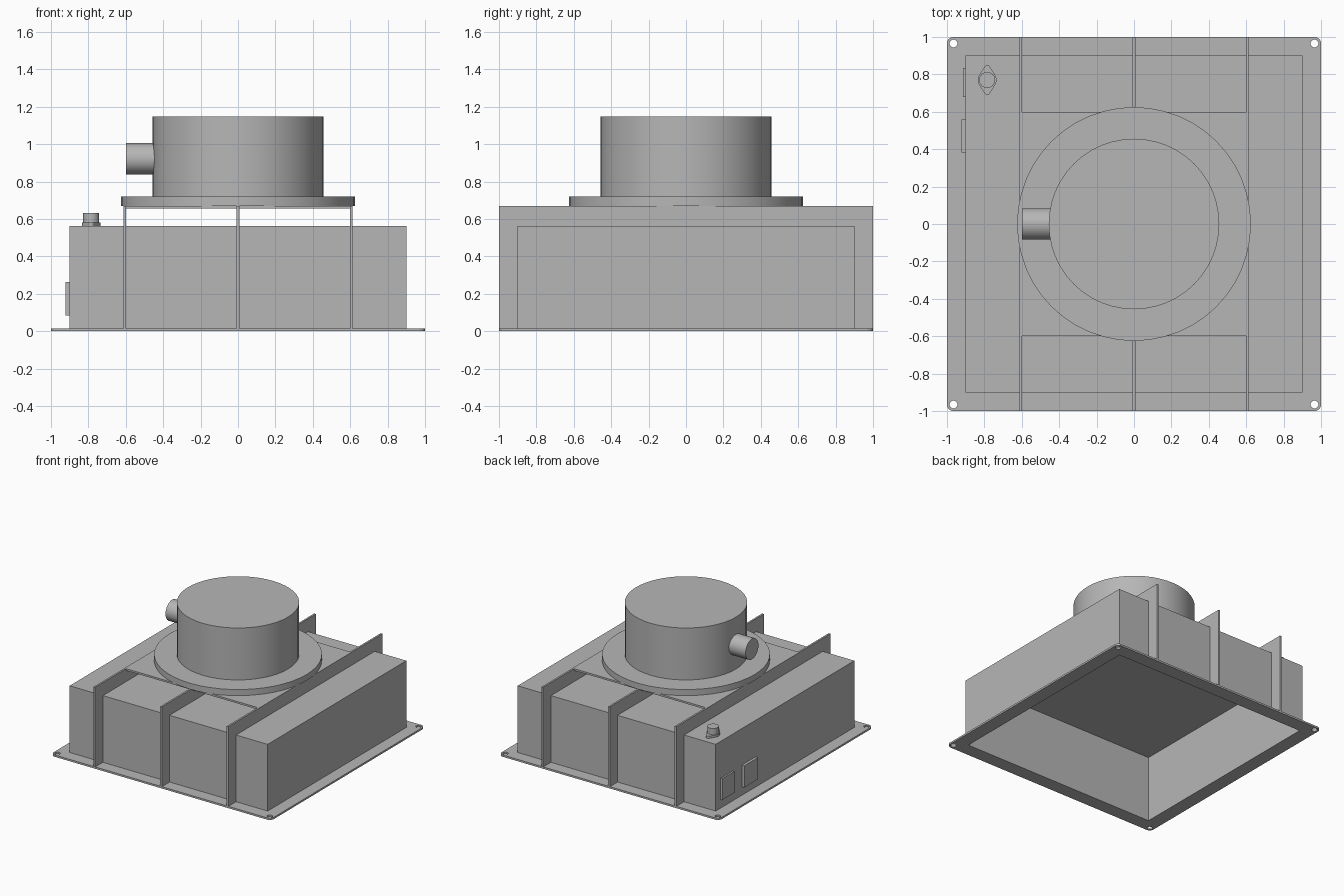
import bpy, bmesh, math

cube = bpy.data.objects.get("Cube")
if cube:
    bpy.data.objects.remove(cube, do_unlink=True)

GREY = (0.47, 0.47, 0.47, 1)
metal = bpy.data.materials.new("plain_grey_metal")
metal.use_nodes = True
metal.diffuse_color = GREY
metal.node_tree.nodes["Principled BSDF"].inputs["Base Color"].default_value = GREY

T = 0.015       # sheet thickness
WALL = 0.9      # half width of the box
BOX_TOP = 0.563
RIB_TOP = 0.67


def circle(cx, cy, r, n=24, start=0.0, sweep=math.tau, closed=True):
    steps = n if closed else n - 1
    return [(cx + r * math.cos(start + sweep * i / steps),
             cy + r * math.sin(start + sweep * i / steps)) for i in range(n)]


def sheet(name, loops, thickness):
    """Flat sheet in its local xy plane; inner loops become holes."""
    curve = bpy.data.curves.new(name, 'CURVE')
    curve.dimensions = '2D'
    curve.fill_mode = 'BOTH'
    curve.extrude = thickness / 2
    for loop in loops:
        spline = curve.splines.new('POLY')
        spline.points.add(len(loop) - 1)
        for point, (x, y) in zip(spline.points, loop):
            point.co = (x, y, 0, 1)
        spline.use_cyclic_u = True
    temp = bpy.data.objects.new(name + "_outline", curve)
    bpy.context.collection.objects.link(temp)
    bpy.context.view_layer.update()
    graph = bpy.context.evaluated_depsgraph_get()
    mesh = bpy.data.meshes.new_from_object(temp.evaluated_get(graph))
    bpy.data.objects.remove(temp, do_unlink=True)
    bm = bmesh.new()
    bm.from_mesh(mesh)
    bmesh.ops.remove_doubles(bm, verts=bm.verts, dist=0.0001)
    bmesh.ops.recalc_face_normals(bm, faces=bm.faces)
    bm.to_mesh(mesh)
    bm.free()
    mesh.materials.clear()
    mesh.materials.append(metal)
    for poly in mesh.polygons:
        poly.use_smooth = False
    obj = bpy.data.objects.new(name, mesh)
    bpy.context.collection.objects.link(obj)
    return obj


def block(name, low, high):
    bpy.ops.mesh.primitive_cube_add(size=1)
    obj = bpy.context.object
    obj.name = name
    for v in obj.data.vertices:
        v.co = [(a + b) / 2 + c * (b - a) for a, b, c in zip(low, high, v.co)]
    obj.data.materials.append(metal)
    return obj


def cylinder(name, r, depth, location, sides=48, rotation=(0, 0, 0)):
    bpy.ops.mesh.primitive_cylinder_add(vertices=sides, radius=r, depth=depth,
                                        location=location, rotation=rotation)
    obj = bpy.context.object
    obj.name = name
    obj.data.materials.append(metal)
    bpy.ops.object.shade_smooth_by_angle(angle=math.radians(35))
    return obj


# Base flange: rounded corners, bolt holes and a square opening
R = 0.035
outer, holes = [], []
for i, (sx, sy) in enumerate([(1, 1), (-1, 1), (-1, -1), (1, -1)]):
    outer += circle(sx * (1 - R), sy * (1 - R), R, 7, i * math.pi / 2, math.pi / 2, False)
    holes.append(circle(sx * (1 - R), sy * (1 - R), 0.021))
inner = WALL - T
opening = [(-inner, -inner), (inner, -inner), (inner, inner), (-inner, inner)]
flange = sheet("base_flange", [outer, opening] + holes, T)
flange.location.z = T / 2

# Hollow box, open underneath
box = block("box_shell", (-WALL, -WALL, T), (WALL, WALL, BOX_TOP))
bm = bmesh.new()
bm.from_mesh(box.data)
bmesh.ops.delete(bm, geom=[f for f in bm.faces if f.normal.z < -0.5], context='FACES')
bm.to_mesh(box.data)
bm.free()
shell = box.modifiers.new("thickness", 'SOLIDIFY')
shell.thickness = T
shell.offset = -1
shell.use_even_offset = True

# Stiffening ribs straddling the box
rib_outline = [(-1, T), (-WALL, T), (-WALL, BOX_TOP), (WALL, BOX_TOP),
               (WALL, T), (1, T), (1, RIB_TOP), (-1, RIB_TOP)]
for name, x in (("right_rib", -0.605), ("middle_rib", 0), ("left_rib", 0.605)):
    rib = sheet(name, [rib_outline], T)
    rib.rotation_euler = (math.pi / 2, 0, math.pi / 2)
    rib.location.x = x

# Support plate between the ribs, set flush with their tops
for name, side in (("right_support_plate", -1), ("left_support_plate", 1)):
    a, b = sorted((side * T / 2, side * (0.605 - T / 2)))
    block(name, (a, -0.6, RIB_TOP - T), (b, 0.6, RIB_TOP))

# Round housing and its side outlet
cylinder("housing_flange", 0.625, 0.05, (0, 0, RIB_TOP + 0.025))
cylinder("housing_drum", 0.456, 0.427, (0, 0, 0.9335))
cylinder("outlet_pipe", 0.084, 0.17, (-0.515, 0, 0.922), 32, (0, math.pi / 2, 0))

# Small connector on a pointed oval foot
KX, KY = -0.785, 0.77
foot_outline = []
for turn in (0, math.pi):
    foot_outline += circle(0, 0, 0.05, 9, turn - 0.65, 1.3, False)
    foot_outline += circle(0, math.copysign(0.064, math.pi / 2 - turn), 0.016, 5,
                           turn + 0.65, math.pi - 1.3, False)
foot = sheet("connector_foot", [foot_outline], 0.018)
foot.location = (KX, KY, BOX_TOP + 0.009)
cylinder("connector_cap", 0.043, 0.052, (KX, KY, BOX_TOP + 0.044), 24)

# Two cover plates on the right wall
block("rear_cover_plate", (-0.915, 0.68, 0.085), (-WALL, 0.835, 0.26))
block("front_cover_plate", (-0.922, 0.382, 0.085), (-WALL, 0.56, 0.263))
